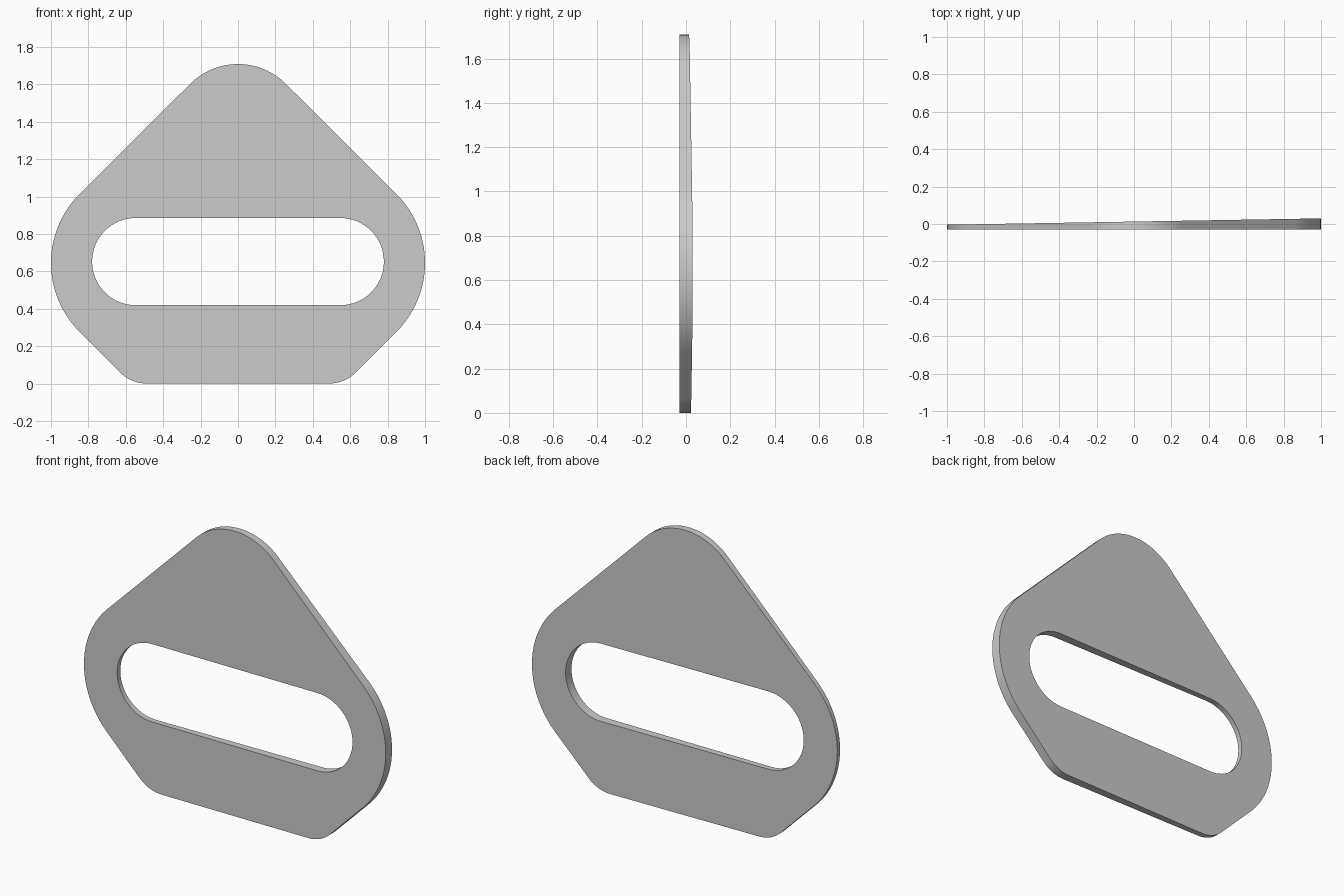
import bpy
import bmesh
from math import cos, sin, radians, sqrt, tan

cube = bpy.data.objects.get("Cube")
if cube:
    bpy.data.objects.remove(cube)

FRONT = -0.03
BACK_THIN, BACK_THICK = -0.004, 0.03


def arc(cx, cz, r, start, end, steps):
    """Points along an arc in the x-z plane, angles in degrees."""
    angles = [radians(start + (end - start) * i / steps) for i in range(steps + 1)]
    return [(cx + r * cos(a), cz + r * sin(a)) for a in angles]


def add_loop(bm, points):
    verts = [bm.verts.new((x, FRONT, z)) for x, z in points]
    return [bm.edges.new((v, verts[i - 1])) for i, v in enumerate(verts)]


# Rounded outline: right half from the bottom corner up to the peak, then mirrored
side_x, side_z, side_r = 0.48, 0.645, 0.52
foot_r, peak_r, top = 0.2, 0.362, 1.708
foot_x = side_x - side_z + side_r * sqrt(2) - foot_r * tan(radians(22.5))
half = arc(foot_x, foot_r, foot_r, -90, -45, 10)
half += arc(side_x, side_z, side_r, -45, 45, 28)
half += arc(0, top - peak_r, peak_r, 45, 90, 14)
outline = half + [(-x, z) for x, z in reversed(half[:-1])]

# Long slot with round ends
slot_x, slot_z, slot_r = 0.547, 0.652, 0.233
slot = arc(slot_x, slot_z, slot_r, -90, 90, 32)
slot += arc(-slot_x, slot_z, slot_r, 90, 270, 32)

# Fill the front face around the slot and extrude it to the back
bm = bmesh.new()
edges = add_loop(bm, outline) + add_loop(bm, slot)
bmesh.ops.triangle_fill(bm, edges=edges, use_beauty=True)
result = bmesh.ops.extrude_face_region(bm, geom=bm.faces[:], use_keep_orig=True)

# Taper the back so the plate thickens towards its left
for v in result["geom"]:
    if isinstance(v, bmesh.types.BMVert):
        v.co.y = BACK_THIN + (BACK_THICK - BACK_THIN) * (v.co.x + 1) / 2
bmesh.ops.recalc_face_normals(bm, faces=bm.faces[:])

mesh = bpy.data.meshes.new("slotted_plate")
bm.to_mesh(mesh)
bm.free()
plate = bpy.data.objects.new("slotted_plate", mesh)
bpy.context.collection.objects.link(plate)

# Plain grey material
color = (0.6, 0.6, 0.6, 1)
grey = bpy.data.materials.new("plain_grey")
grey.use_nodes = True
grey.diffuse_color = color
grey.node_tree.nodes["Principled BSDF"].inputs["Base Color"].default_value = color
mesh.materials.append(grey)

bpy.ops.object.select_all(action="DESELECT")
plate.select_set(True)
bpy.context.view_layer.objects.active = plate
bpy.ops.object.shade_smooth_by_angle(angle=radians(30))
